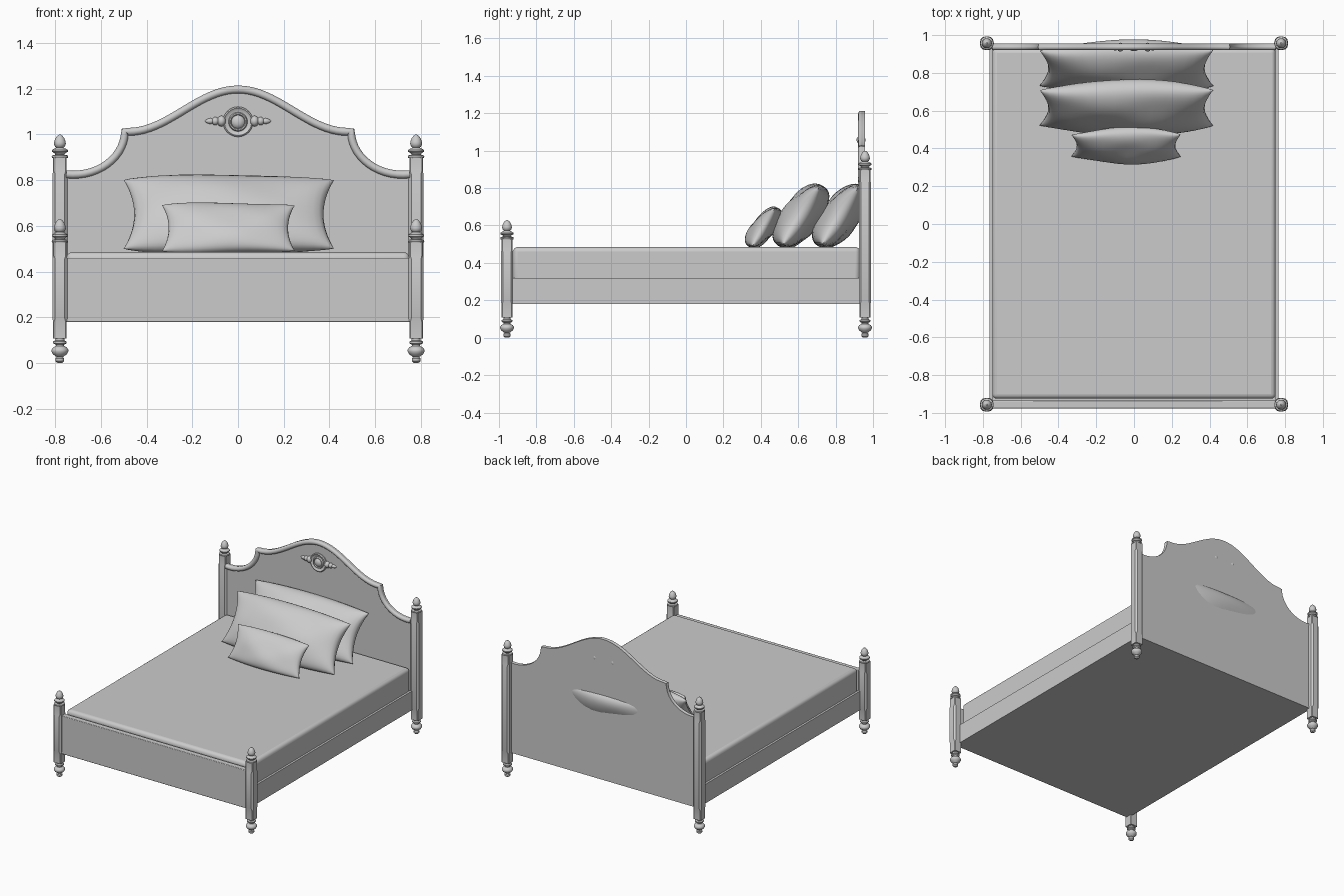
import bpy, bmesh, math, random
from mathutils import Vector, Matrix

if "Cube" in bpy.data.objects:
    bpy.data.objects.remove(bpy.data.objects["Cube"])

random.seed(4)
grey = bpy.data.materials.new("plain_grey")
grey.diffuse_color = (0.6, 0.6, 0.6, 1)
grey.use_nodes = True
grey.node_tree.nodes["Principled BSDF"].inputs["Base Color"].default_value = grey.diffuse_color


def finish(name, bm, angle=35, bevel=0.0, segments=3):
    bmesh.ops.recalc_face_normals(bm, faces=bm.faces[:])
    me = bpy.data.meshes.new(name)
    bm.to_mesh(me)
    bm.free()
    me.materials.append(grey)
    ob = bpy.data.objects.new(name, me)
    bpy.context.collection.objects.link(ob)
    if bevel:
        mod = ob.modifiers.new("rounded_edges", 'BEVEL')
        mod.width, mod.segments = bevel, segments
    bpy.ops.object.select_all(action='DESELECT')
    ob.select_set(True)
    bpy.context.view_layer.objects.active = ob
    bpy.ops.object.shade_smooth_by_angle(angle=math.radians(angle))
    return ob


def box(name, x0, x1, y0, y1, z0, z1, bevel=0.0, segments=3):
    bm = bmesh.new()
    size = Matrix.Diagonal((x1 - x0, y1 - y0, z1 - z0, 1))
    place = Matrix.Translation(((x0 + x1) / 2, (y0 + y1) / 2, (z0 + z1) / 2))
    bmesh.ops.create_cube(bm, size=1, matrix=place @ size)
    return finish(name, bm, bevel=bevel, segments=segments)


def loft(bm, rings):
    # bridge closed rings of equal length and cap both ends
    loops = [[bm.verts.new(p) for p in ring] for ring in rings]
    n = len(loops[0])
    for a, b in zip(loops, loops[1:]):
        for i in range(n):
            bm.faces.new((a[i], a[(i + 1) % n], b[(i + 1) % n], b[i]))
    bm.faces.new(loops[0])
    bm.faces.new(loops[-1])


def turned(bm, profile, place, n=20):
    # lathe a (radius, height) profile around the local z axis
    loft(bm, [[place @ Vector((r * math.cos(k * math.tau / n), r * math.sin(k * math.tau / n), z))
               for k in range(n)] for r, z in profile])


def chamfered(h, c, x, y, z):
    pts = [(h, c - h), (h, h - c), (h - c, h), (c - h, h),
           (-h, h - c), (-h, c - h), (c - h, -h), (h - c, -h)]
    return [(x + px, y + py, z) for px, py in pts]


# Bed posts with turned feet and acorn finials
FOOT = [(.010, 0), (.019, .008), (.019, .020), (.013, .026), (.030, .038), (.037, .050),
        (.037, .058), (.030, .068), (.018, .074), (.018, .080), (.029, .086), (.029, .094),
        (.020, .099), (.020, .112)]
FINIAL = [(.034, -.004), (.036, .002), (.034, .008), (.020, .011), (.024, .018), (.035, .024),
          (.035, .031), (.026, .037), (.015, .042), (.022, .047), (.026, .058), (.025, .068),
          (.020, .082), (.012, .093), (.004, .099)]


def post(name, x, y, top):
    bm = bmesh.new()
    turned(bm, FOOT, Matrix.Translation((x, y, 0)))
    turned(bm, FINIAL, Matrix.Translation((x, y, top)))
    loft(bm, [chamfered(h, c, x, y, z) for h, c, z in (
        (.029, .004, .108), (.029, .004, .18), (.033, .012, .195),
        (.033, .012, top - .075), (.029, .004, top - .06), (.029, .004, top))])
    finish(name, bm)


for side, sx in (("left", -1), ("right", 1)):
    post("foot_post_" + side, sx * .779, -.957, .53)
    post("head_post_" + side, sx * .779, .957, .90)
    box("side_rail_" + side, sx * .757 - .008, sx * .757 + .008, -.94, .94, .18, .32)

# Bed base, mattress and footboard
box("bed_base", -.75, .75, -.94, .94, .18, .30)
box("mattress", -.75, .75, -.925, .93, .28, .485, bevel=.025, segments=4)
box("footboard", -.755, .755, -.977, -.935, .18, .46, bevel=.004, segments=2)

# Headboard crest line: concave shoulders rising to a crown
half = []
for i in range(15):
    t = math.radians(-8 + 98 * i / 14)
    half.append((.72 - .225 * math.sin(t), 1.014 - .19 * math.cos(t)))
for i in range(20):
    x = .48 * (1 - i / 20)
    half.append((x, 1.104 + .0925 * math.cos(math.pi * x / .48)))
crest = half + [(0, 1.1965)] + [(-x, z) for x, z in reversed(half)]

# Headboard panel, its edge lifted to the outside of the moulding
outline = [(.76, .18)]
for i, (x, z) in enumerate(crest):
    a, b = crest[max(i - 1, 0)], crest[min(i + 1, len(crest) - 1)]
    d = Vector((b[0] - a[0], b[1] - a[1])).normalized()
    outline.append((x + .015 * d.y, z - .015 * d.x))
outline.append((-.76, .18))
bm = bmesh.new()
face = bm.faces.new([bm.verts.new((x, .938, z)) for x, z in outline])
ext = bmesh.ops.extrude_face_region(bm, geom=[face])
bmesh.ops.translate(bm, vec=(0, .018, 0),
                    verts=[g for g in ext["geom"] if isinstance(g, bmesh.types.BMVert)])
finish("headboard_panel", bm)

# Round moulding along the crest
bm = bmesh.new()
rings = []
for i, (x, z) in enumerate(crest):
    a, b = crest[max(i - 1, 0)], crest[min(i + 1, len(crest) - 1)]
    d = Vector((b[0] - a[0], b[1] - a[1])).normalized()
    rings.append([(x + .017 * math.sin(k * math.tau / 12) * d.y,
                   .937 - .017 * math.cos(k * math.tau / 12),
                   z - .017 * math.sin(k * math.tau / 12) * d.x) for k in range(12)])
loft(bm, rings)
finish("headboard_moulding", bm, angle=50)

# Carved medallion: round boss with rings, and beads to each side
MEDALLION = [(.066, -.004), (.066, .008), (.060, .013), (.054, .008), (.042, .006), (.038, .016),
             (.033, .016), (.029, .009), (.024, .016), (.012, .021), (.002, .022)]
bm = bmesh.new()
turned(bm, MEDALLION, Matrix.Translation((0, .938, 1.055)) @ Matrix.Rotation(math.pi / 2, 4, 'X'), 32)
finish("medallion", bm, angle=50)
BEADS = [(.012, .055), (.020, .062), (.024, .072), (.020, .083), (.013, .088), (.018, .096),
         (.018, .104), (.010, .112), (.013, .120), (.011, .130), (.003, .144)]
for side, sx in (("left", -1), ("right", 1)):
    bm = bmesh.new()
    turned(bm, BEADS, Matrix.Translation((0, .936, 1.058)) @ Matrix.Rotation(sx * math.pi / 2, 4, 'Y'))
    finish("medallion_beads_" + side, bm, angle=50)


# Pillows: two pinched-corner sheets leaning back
def pillow(name, centre, w, h, t, tilt, n=20):
    bm = bmesh.new()
    place = Matrix.Translation(centre) @ Matrix.Rotation(-math.radians(tilt), 4, 'X')
    ph = random.uniform(0, 6)
    for s in (-1, 1):
        grid = []
        for j in range(n + 1):
            row = []
            for i in range(n + 1):
                u = math.sin(math.pi / 2 * (2 * i / n - 1))
                v = math.sin(math.pi / 2 * (2 * j / n - 1))
                puff = max((1 - u * u) * (1 - v * v), 0) ** .42
                wave = 1 + .07 * math.sin(5 * u + ph + s) * math.cos(4 * v + ph)
                x = w * u * (1 - .10 * (1 - v * v))
                z = h * v * (1 - .12 * u * u)
                sag = .012 * math.sin(3 * u + 1) * v
                row.append(bm.verts.new(place @ Vector((x, s * t * puff * wave + sag, z))))
            grid.append(row)
        for j in range(n):
            for i in range(n):
                bm.faces.new((grid[j][i], grid[j][i + 1], grid[j + 1][i + 1], grid[j + 1][i]))
    bmesh.ops.remove_doubles(bm, verts=bm.verts[:], dist=.0002)
    finish(name, bm, angle=60)


pillow("back_pillow", (-.04, .825, .65), .46, .20, .10, 35)
pillow("middle_pillow", (-.04, .615, .65), .46, .20, .10, 35)
pillow("small_pillow", (-.042, .415, .59), .29, .13, .06, 35)
